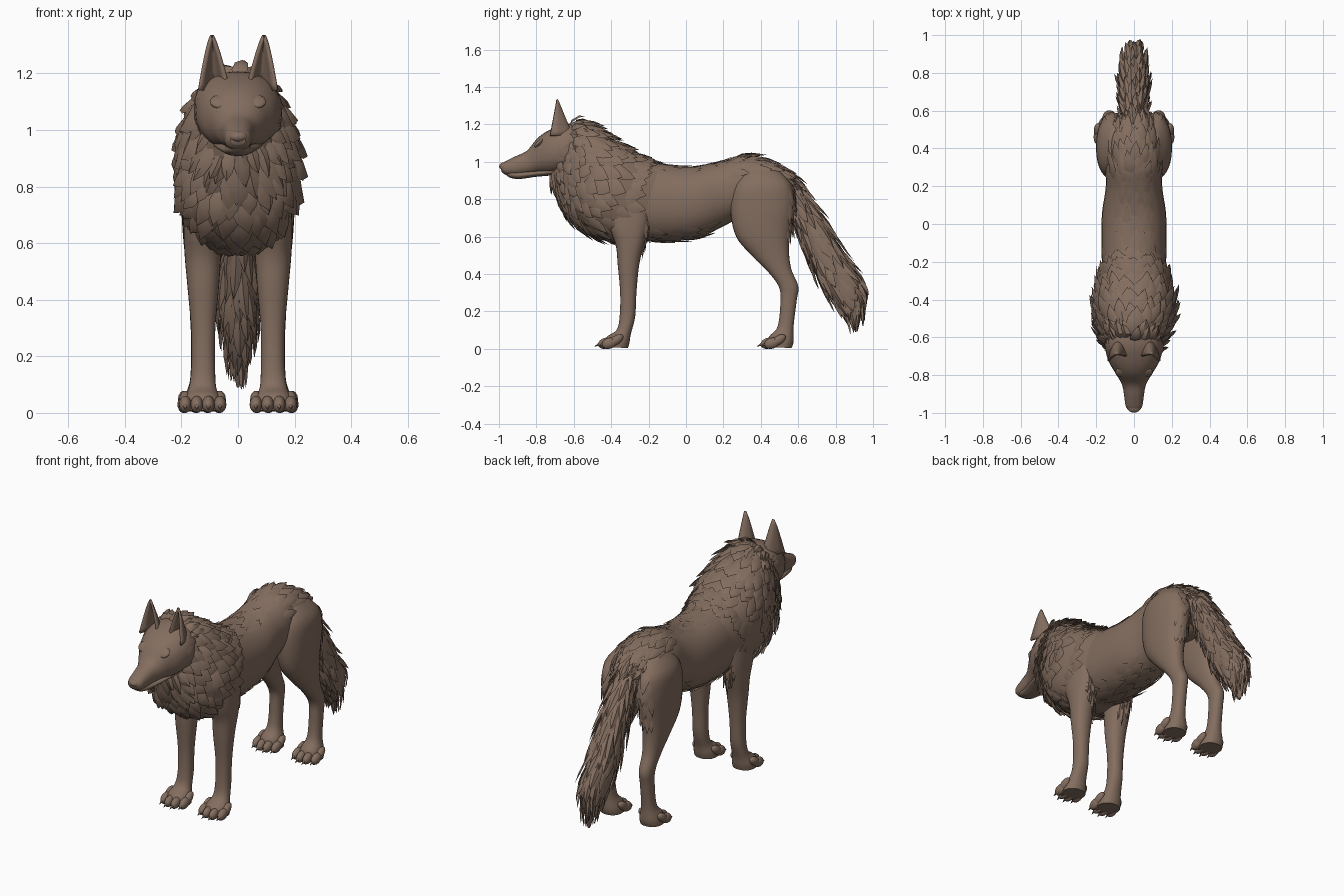
import bpy, bmesh, math, random
from mathutils import Vector, Matrix

random.seed(4)
cube = bpy.data.objects.get("Cube")
if cube:
    bpy.data.objects.remove(cube)

fur = bpy.data.materials.new("brown_fur")
fur.use_nodes = True
colour = (0.23, 0.155, 0.115, 1)
fur.diffuse_color = colour
fur.node_tree.nodes["Principled BSDF"].inputs["Base Color"].default_value = colour
parts = []


def finish(name, bm, mirror=False):
    bmesh.ops.recalc_face_normals(bm, faces=bm.faces)
    mesh = bpy.data.meshes.new(name)
    bm.to_mesh(mesh)
    bm.free()
    mesh.materials.append(fur)
    obj = bpy.data.objects.new(name, mesh)
    bpy.context.collection.objects.link(obj)
    if mirror:
        obj.modifiers.new("mirror", "MIRROR")
    parts.append(obj)
    return obj


class Loft:
    """Smooth tube through sections: (upper y, z, lower y, z, half width, centre x)."""

    def __init__(self, sections, power=0.9):
        self.keys = [Vector(s if len(s) == 6 else (*s, 0)) for s in sections]
        self.power = power

    def section(self, u):
        k, last = self.keys, len(self.keys) - 1
        v = min(max(u, 0), 1) * last
        i = min(int(v), last - 1)
        f = v - i
        a, b, c, d = k[max(i - 1, 0)], k[i], k[i + 1], k[min(i + 2, last)]
        return b + (c - a) * (f / 2) + (a * 2 - b * 5 + c * 4 - d) * (f * f / 2) \
            + (b * 3 - a - c * 3 + d) * (f ** 3 / 2)

    def centre(self, u):
        s = self.section(u)
        return Vector((s[5], (s[0] + s[2]) / 2, (s[1] + s[3]) / 2))

    def point(self, u, angle):
        s = self.section(u)
        c, n = (math.copysign(abs(w) ** self.power, w) for w in (math.cos(angle), math.sin(angle)))
        half = Vector((0, s[0] - s[2], s[1] - s[3])) / 2
        return self.centre(u) + half * n + Vector((s[4] * c, 0, 0))

    def normal(self, u, angle):
        e = 0.01
        u = min(max(u, e), 1 - e)
        along = self.point(u + e, angle) - self.point(u - e, angle)
        around = self.point(u, angle + e) - self.point(u, angle - e)
        n = along.cross(around).normalized()
        return n if n.dot(self.point(u, angle) - self.centre(u)) > 0 else -n

    def build(self, name, mirror=False, sides=28, steps=5):
        bm = bmesh.new()
        rows = (len(self.keys) - 1) * steps
        rings = [[bm.verts.new(self.point(r / rows, math.tau * k / sides)) for k in range(sides)]
                 for r in range(rows + 1)]
        for a, b in zip(rings, rings[1:]):
            for k in range(sides):
                j = (k + 1) % sides
                bm.faces.new((a[k], a[j], b[j], b[k]))
        bm.faces.new(rings[0])
        bm.faces.new(rings[-1])
        return finish(name, bm, mirror)

    def tufts(self, name, start, end, rows, count, length, width, lift,
              arc=(0, math.tau), mirror=False):
        """Overlapping rows of pointed locks that follow the surface."""
        bm = bmesh.new()
        for r in range(rows):
            base = start + (end - start) * r / max(rows - 1, 1)
            for k in range(count):
                turn = (k + 0.5 * (r % 2) + random.uniform(-0.2, 0.2)) / count
                angle = arc[0] + (arc[1] - arc[0]) * turn
                u0 = base + random.uniform(-0.2, 0.2) * length
                size = length * random.uniform(0.75, 1.2)
                sway = random.uniform(-0.5, 0.5) * width
                high = lift * random.uniform(0.5, 1.3)
                grid = []
                for t, w, h in ((0, 0.7, -0.2), (0.35, 1, 0.35), (0.7, 0.65, 0.65), (1, 0, 1)):
                    u = u0 + size * t
                    row = []
                    for side in ((-1, 0, 1) if w else (0,)):
                        a = angle + sway * t * t + side * w * width
                        ridge = 0.25 * lift * (side == 0) * (t < 1)
                        row.append(bm.verts.new(self.point(u, a) + self.normal(u, a) * (high * h + ridge)))
                    grid.append(row)
                for a, b in zip(grid, grid[1:]):
                    for i in (0, 1):
                        if len(b) == 1:
                            bm.faces.new((a[i], a[i + 1], b[0]))
                        else:
                            bm.faces.new((a[i], a[i + 1], b[i + 1], b[i]))
        return finish(name, bm, mirror)


def ball(bm, centre, radii, tilt=0):
    place = Matrix.Translation(centre) @ Matrix.Rotation(tilt, 4, "X") @ Matrix.Diagonal((*radii, 1))
    bmesh.ops.create_uvsphere(bm, u_segments=16, v_segments=10, radius=1, matrix=place)


# Torso and rump
torso = Loft([(-.3, 1.02, -.36, .6, .165), (-.1, .985, -.16, .575, .172), (.05, .975, .05, .59, .17),
              (.18, 1.0, .2, .655, .15), (.3, 1.03, .3, .7, .15), (.45, 1.0, .45, .68, .14),
              (.56, .93, .55, .7, .1), (.61, .86, .59, .76, .03)])
torso.build("torso")
torso.tufts("rump_fur", .52, .87, 7, 7, .12, .17, .024, (.5, math.pi - .5))
torso.tufts("back_fur", .04, .48, 7, 5, .1, .13, .006, (1, math.pi - 1))
torso.tufts("belly_fur", .03, .3, 5, 7, .1, .15, .012, (math.pi + .7, math.tau - .7))

# Neck and mane
mane = Loft([(-.64, 1.17, -.74, .95, .1), (-.58, 1.21, -.7, .86, .135), (-.5, 1.18, -.65, .76, .172),
             (-.4, 1.12, -.59, .68, .2), (-.3, 1.06, -.49, .615, .205), (-.21, 1.015, -.36, .575, .188),
             (-.12, .98, -.24, .585, .165)], .86)
mane.build("neck")
mane.tufts("mane_fur", .08, .56, 8, 21, .18, .17, .036)
mane.tufts("withers_fur", .6, .82, 4, 6, .14, .17, .02, (.9, math.pi - .9))
mane.tufts("chest_fur", .6, .74, 3, 9, .14, .16, .025, (math.pi + .6, math.tau - .6))
mane.tufts("shoulder_fur", .77, .79, 2, 26, .12, .13, .018)

# Head with a separate lower jaw
head = Loft([(-.52, 1.2, -.6, .95, .12), (-.63, 1.205, -.67, .935, .15), (-.72, 1.175, -.73, .93, .135),
             (-.79, 1.13, -.79, .935, .098), (-.85, 1.06, -.85, .93, .064), (-.91, 1.03, -.91, .925, .052),
             (-.965, 1.003, -.962, .93, .044), (-.992, .985, -.987, .948, .026)], .88)
head.build("head")
for label, arc in (("left_cheek_fur", (-.9, .5)), ("right_cheek_fur", (math.pi - .5, math.pi + .9))):
    head.tufts(label, .1, .2, 3, 6, -.14, .18, .014, arc)
jaw = Loft([(-.68, .97, -.68, .93, .09), (-.8, .955, -.8, .92, .072), (-.89, .95, -.89, .908, .05),
            (-.94, .95, -.94, .915, .038), (-.965, .945, -.962, .93, .016)])
jaw.build("lower_jaw")

bm = bmesh.new()
ball(bm, (0, -.975, .976), (.034, .024, .02))
finish("nose", bm)
bm = bmesh.new()
ball(bm, (.06, -.806, 1.066), (.02, .01, .009), .5)
finish("eyes", bm, True)
bm = bmesh.new()
ball(bm, (.06, -.785, 1.1), (.04, .034, .014), .75)
finish("brows", bm, True)

# Cupped ears, open to the front
bm = bmesh.new()
rows, cols, grid = 8, 8, []
for r in range(rows + 1):
    t = r / rows
    wide = .05 * (1 - t) ** .8 + .002
    grid.append([bm.verts.new((.084 + .008 * t + wide * s,
                               -.715 + .025 * t + .105 * (1 - t) * (1 - s * s) - .012 * s * (1 - t),
                               1.14 + .193 * t))
                 for s in (2 * c / cols - 1 for c in range(cols + 1))])
for a, b in zip(grid, grid[1:]):
    for c in range(cols):
        bm.faces.new((a[c], a[c + 1], b[c + 1], b[c]))
ears = finish("ears", bm, True)
shell = ears.modifiers.new("thickness", "SOLIDIFY")
shell.thickness = .012
shell.offset = 0

# Legs, each ending in a sloping foot
front = Loft([(-.42, .82, -.2, .8, .05, .13), (-.41, .66, -.2, .68, .062, .13),
              (-.375, .55, -.22, .58, .064, .125), (-.365, .45, -.25, .45, .056, .123),
              (-.352, .3, -.265, .3, .043, .123), (-.355, .17, -.272, .17, .042, .123),
              (-.372, .1, -.295, .08, .048, .125), (-.425, .062, -.302, .035, .064, .125),
              (-.44, .008, -.31, .005, .066, .125)])
front.build("front_legs", True)
front.tufts("elbow_fur", .1, .22, 3, 4, .12, .2, .018, (-2.1, -1), True)

hind = Loft([(.33, .97, .5, .95, .045, .09), (.26, .88, .56, .88, .083, .11),
             (.238, .75, .58, .77, .088, .113), (.268, .6, .56, .64, .076, .118),
             (.36, .49, .55, .54, .058, .124), (.44, .41, .562, .43, .045, .128),
             (.497, .33, .6, .335, .039, .13), (.505, .25, .592, .26, .036, .13),
             (.49, .12, .575, .12, .039, .13), (.445, .065, .575, .04, .06, .13),
             (.435, .008, .565, .005, .064, .13)])
hind.build("hind_legs", True)
hind.tufts("thigh_fur", .08, .3, 6, 4, .08, .16, .013, (-2.1, -1), True)


# Four toes with claws on each foot
def toes(label, x, y):
    bm = bmesh.new()
    for k in (-1.5, -.5, .5, 1.5):
        tx, ty = x + k * .041, y + .01 * k * k
        ball(bm, (tx, ty, .03), (.0225, .042, .029), .3)
        ball(bm, (tx, ty + .035, .046), (.021, .045, .024), .6)
        claw = Matrix.Translation((tx, ty - .044, .02)) @ Matrix.Rotation(math.radians(115), 4, "X")
        bmesh.ops.create_cone(bm, segments=8, radius1=.01, radius2=.001, depth=.034, matrix=claw)
    finish(label, bm, True)


toes("front_toes", .125, -.432)
toes("hind_toes", .13, .437)

# Bushy tail
tail = Loft([(.48, .98, .51, .82, .05), (.59, .9, .55, .72, .064), (.68, .775, .595, .62, .068),
             (.77, .635, .66, .48, .07), (.86, .48, .725, .345, .07), (.945, .35, .8, .235, .055),
             (.95, .24, .86, .165, .03), (.918, .095, .905, .09, .005)])
tail.build("tail")
tail.tufts("tail_fur", .03, .82, 12, 12, .15, .26, .027)

bpy.ops.object.select_all(action="DESELECT")
for obj in parts:
    obj.select_set(True)
bpy.context.view_layer.objects.active = parts[0]
bpy.ops.object.shade_smooth_by_angle(angle=math.radians(45))
